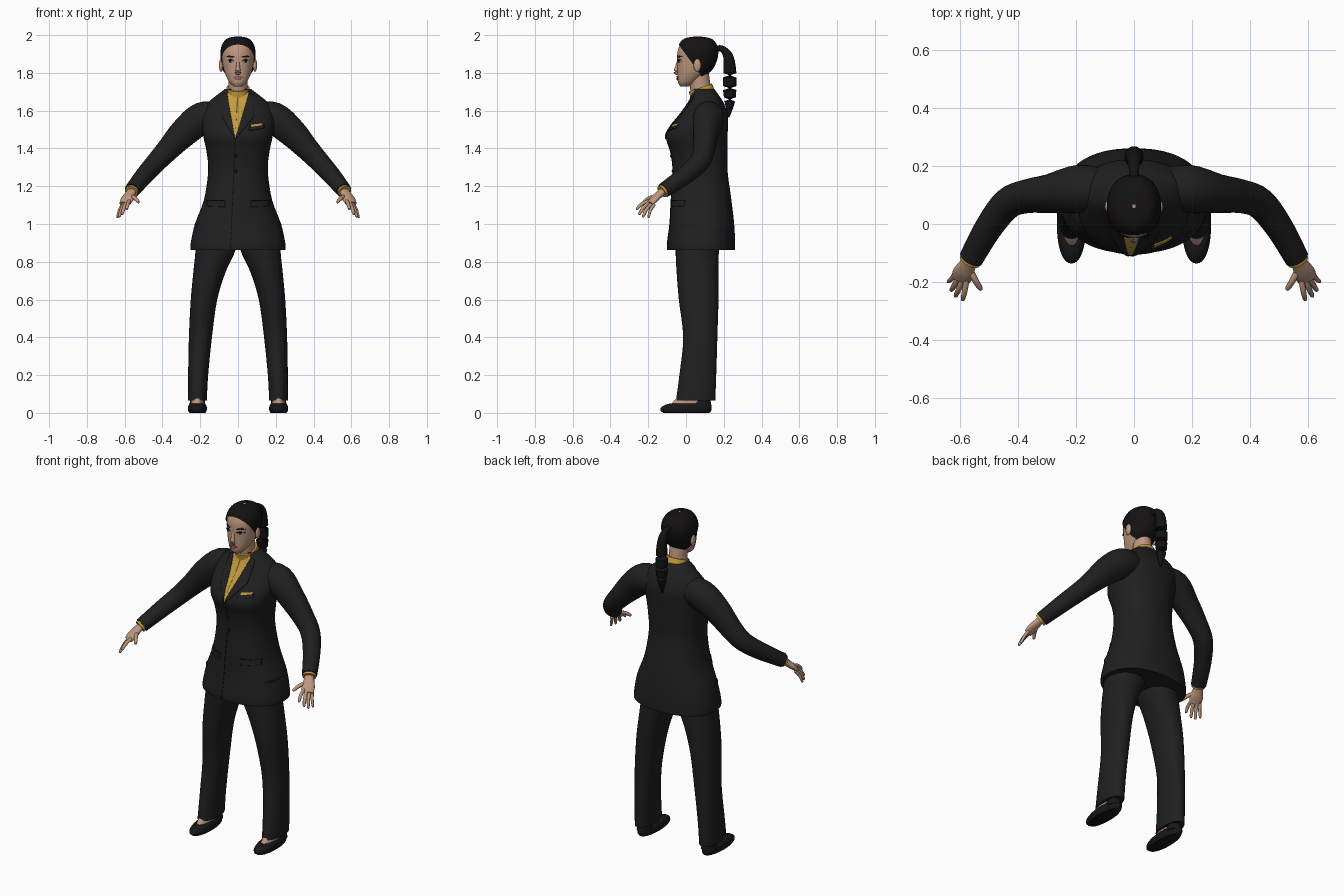
import bpy, bmesh, math
from mathutils import Vector
from mathutils.bvhtree import BVHTree

cube = bpy.data.objects.get("Cube")
if cube:
    bpy.data.objects.remove(cube, do_unlink=True)


def material(name, *rgb):
    m = bpy.data.materials.new(name)
    m.use_nodes = True
    m.diffuse_color = (*rgb, 1)
    bsdf = m.node_tree.nodes["Principled BSDF"]
    bsdf.inputs["Base Color"].default_value = (*rgb, 1)
    bsdf.inputs["Roughness"].default_value = 0.8
    return m


SUIT = material("suit black", .014, .014, .014)
SEAM = material("seam black", .006, .006, .006)
HAIR = material("hair black", .007, .006, .006)
SHOE = material("shoe black", .009, .008, .008)
GOLD = material("shirt gold", .55, .33, .045)
SKIN = material("skin", .52, .31, .21)
LIPS = material("lips", .33, .13, .1)
WHITE = material("eye white", .6, .57, .53)


def finish(name, bm, mat, angle=50):
    me = bpy.data.meshes.new(name)
    bm.to_mesh(me)
    bm.free()
    me.materials.append(mat)
    ob = bpy.data.objects.new(name, me)
    bpy.context.collection.objects.link(ob)
    bpy.ops.object.select_all(action='DESELECT')
    ob.select_set(True)
    bpy.context.view_layer.objects.active = ob
    bpy.ops.object.shade_smooth_by_angle(angle=math.radians(angle))
    return ob


def smooth_path(pts, steps):
    """Catmull-Rom through tuples of any length."""
    p = [Vector(q) for q in pts]
    p = [p[0]] + p + [p[-1]]
    out = []
    for a, b, c, d in zip(p, p[1:], p[2:], p[3:]):
        for i in range(steps):
            t = i / steps
            out.append(.5 * (2 * b + (c - a) * t + (2 * a - 5 * b + 4 * c - d) * t * t
                             + (3 * b - a - 3 * c + d) * t ** 3))
    return out + [p[-1]]


def loft(name, pts, mat, side=1, seg=32, steps=4, power=2, level=False, cut=None):
    """Skin oval rings along points (x, y, z, radius across, radius along)."""
    rows = smooth_path(pts, steps)
    bm = bmesh.new()
    rings = []
    for i, r in enumerate(rows):
        u, v = Vector((1, 0, 0)), Vector((0, 1, 0))
        if not level:
            t = (rows[min(i + 1, len(rows) - 1)] - rows[max(i - 1, 0)])
            t = Vector(t[:3]).normalized()
            u = t.cross(Vector((0, 0, 1))).normalized()
            v = u.cross(t)
        ring = []
        for k in range(seg):
            a = math.tau * k / seg
            c, s = math.cos(a), math.sin(a)
            c = math.copysign(abs(c) ** (2 / power), c)
            s = math.copysign(abs(s) ** (2 / power), s)
            q = Vector(r[:3]) + u * c * max(r[3], .001) + v * s * max(r[4], .001)
            ring.append(bm.verts.new((q.x * side, q.y, q.z)))
        rings.append(ring)
    for a, b in zip(rings, rings[1:]):
        for k in range(seg):
            n = (k + 1) % seg
            bm.faces.new((a[k], a[n], b[n], b[k]))
    bm.faces.new(rings[0])
    bm.faces.new(rings[-1])
    bmesh.ops.recalc_face_normals(bm, faces=bm.faces)
    if cut:
        bmesh.ops.bisect_plane(bm, geom=bm.verts[:] + bm.edges[:] + bm.faces[:],
                               plane_co=cut[0], plane_no=cut[1], clear_inner=True)
    return finish(name, bm, mat)


def body(rows, grow=0):
    """Turn (z, half width, front y, back y, centre x) into level loft points."""
    return [(r[4] if len(r) > 4 else 0, (r[2] + r[3]) / 2, r[0],
             r[1] + grow, (r[3] - r[2]) / 2 + grow) for r in rows]


def tree(ob):
    bm = bmesh.new()
    bm.from_mesh(ob.data)
    t = BVHTree.FromBMesh(bm)
    bm.free()
    return t


def panel(name, corners, mat, target, side=1, lift=.004, n=10):
    """Thin plate with four (x, z) corners, laid on the front of a surface."""
    a, b, c, d = [Vector((x * side, z)) for x, z in corners]
    bm = bmesh.new()
    grid = []
    for i in range(n + 1):
        row = []
        for j in range(n + 1):
            q = a.lerp(b, i / n).lerp(d.lerp(c, i / n), j / n)
            hit = target.ray_cast(Vector((q.x, -1, q.y)), Vector((0, 1, 0)))[0]
            if hit is None:
                hit = target.find_nearest(Vector((q.x, 0, q.y)))[0]
            row.append(bm.verts.new((q.x, hit.y - lift, q.y)))
        grid.append(row)
    for i in range(n):
        for j in range(n):
            bm.faces.new((grid[i][j], grid[i + 1][j], grid[i + 1][j + 1], grid[i][j + 1]))
    bm.normal_update()
    if sum(f.normal.y for f in bm.faces) > 0:
        bmesh.ops.reverse_faces(bm, faces=bm.faces[:])
    ob = finish(name, bm, mat)
    mod = ob.modifiers.new("thickness", 'SOLIDIFY')
    mod.thickness, mod.offset = .007, -1
    return ob


def ball(name, at, size, mat):
    bm = bmesh.new()
    bmesh.ops.create_uvsphere(bm, u_segments=16, v_segments=10, radius=1)
    for v in bm.verts:
        v.co = Vector(at) + v.co * Vector(size)
    return finish(name, bm, mat)


# Jacket body
jacket = loft("jacket", body([
    (.862, .252, -.10, .26), (.9, .25, -.1, .26), (1, .228, -.087, .255),
    (1.13, .18, -.08, .24), (1.28, .158, -.07, .22), (1.38, .166, -.082, .22),
    (1.46, .183, -.105, .22), (1.52, .193, -.078, .222), (1.58, .19, -.03, .22),
    (1.64, .16, .012, .2), (1.68, .115, .03, .175), (1.715, .068, .035, .15)]),
    SUIT, seg=64, steps=5, power=2.3, level=True)
front = tree(jacket)

# Shirt front, lapels, closure and back vent
for s, label in ((1, "left"), (-1, "right")):
    panel(label + "_shirt_front", [(0, 1.7), (.062, 1.695), (-.015 * s, 1.45), (-.015 * s, 1.46)],
          GOLD, front, s, n=16)
    panel(label + "_lapel", [(.058, 1.695), (.085, 1.68), (.085, 1.57), (-.015 * s, 1.45)],
          SUIT, front, s, .007, 14)
    panel(label + "_pocket_flap", [(.07, 1.125), (.165, 1.125), (.168, 1.095), (.07, 1.09)],
          SUIT, front, s, .005)
    panel(label + "_pocket_seam", [(.07, 1.127), (.165, 1.127), (.165, 1.123), (.07, 1.123)],
          SEAM, front, s, .006)
panel("front_closure", [(-.017, 1.45), (-.013, 1.45), (-.038, .87), (-.042, .87)],
      SEAM, front, lift=.002, n=30)
panel("chest_pocket", [(.06, 1.512), (.14, 1.525), (.14, 1.508), (.06, 1.495)], SUIT, front, lift=.006)
panel("pocket_square", [(.07, 1.526), (.13, 1.534), (.13, 1.522), (.07, 1.512)], GOLD, front, lift=.005)
for z in (1.28, 1.36):
    ball("jacket_button", (-.012, front.ray_cast(Vector((-.012, -1, z)), Vector((0, 1, 0)))[0].y, z),
         (.009, .006, .009), SEAM)

# Neck and shirt collar
loft("neck", [(0, .095, 1.62, .056, .058), (0, .08, 1.7, .05, .055), (0, .065, 1.8, .05, .055)], SKIN)
loft("shirt_collar", [(0, .098, 1.65, .078, .076), (0, .087, 1.69, .068, .068),
                      (0, .076, 1.722, .06, .064)], GOLD, power=2.2)

# Head with hair cap
skull = [(1.728, .022, -.03, .015), (1.748, .044, -.042, .05), (1.78, .062, -.045, .09),
         (1.82, .076, -.046, .135), (1.87, .084, -.047, .158), (1.915, .086, -.044, .164),
         (1.955, .074, -.028, .153), (1.982, .05, 0, .125), (1.993, .006, .055, .068)]
head = loft("head", body(skull), SKIN, seg=40, level=True, power=2.15)
loft("hair_cap", body(skull, .007), HAIR, seg=48, steps=6, level=True, power=2.15,
     cut=((0, -.03, 1.938), (0, .81, .585)))
face = tree(head)
loft("nose", [(0, -.038, 1.868, .008, .008), (0, -.048, 1.83, .01, .01),
              (0, -.054, 1.805, .015, .011), (0, -.044, 1.793, .012, .006)], SKIN, seg=16)
panel("upper_lip", [(-.012, 1.784), (.012, 1.784), (.026, 1.775), (-.026, 1.775)], LIPS, face)
panel("lower_lip", [(-.026, 1.775), (.026, 1.775), (.011, 1.763), (-.011, 1.763)], LIPS, face, lift=.005)

# Hair tie and ponytail
loft("ponytail", [(0, .15, 1.925, .018, .018), (0, .19, 1.928, .018, .017), (0, .222, 1.89, .025, .026),
                  (0, .232, 1.82, .03, .033), (0, .231, 1.73, .033, .036),
                  (0, .232, 1.65, .027, .028), (0, .226, 1.565, .004, .004)], HAIR, seg=20)

for s, label in ((1, "left"), (-1, "right")):
    # Eyes, brows and ears
    panel(label + "_eye_white", [(.022, 1.861), (.038, 1.869), (.062, 1.863), (.04, 1.855)], WHITE, face, s, .002)
    panel(label + "_iris", [(.034, 1.868), (.049, 1.868), (.047, 1.855), (.036, 1.855)], HAIR, face, s, .003)
    panel(label + "_lashes", [(.02, 1.863), (.038, 1.873), (.066, 1.867), (.04, 1.867)], HAIR, face, s, .004)
    panel(label + "_brow", [(.02, 1.886), (.05, 1.893), (.066, 1.884), (.022, 1.881)], HAIR, face, s, .003)
    ball(label + "_ear", (.09 * s, .06, 1.84), (.011, .02, .034), SKIN)

    # Sleeve and shirt cuff
    loft(label + "_sleeve", [(.09, .12, 1.575, .07, .07), (.19, .12, 1.56, .083, .085),
                             (.285, .105, 1.485, .068, .077), (.37, .095, 1.395, .058, .062),
                             (.435, .07, 1.325, .054, .054), (.5, -.012, 1.252, .048, .048),
                             (.56, -.118, 1.178, .042, .04)], SUIT, s)
    loft(label + "_cuff", [(.55, -.1, 1.19, .036, .034), (.565, -.128, 1.171, .037, .034)], GOLD, s)

    # Hand: palm, four fingers and thumb
    loft(label + "_palm", [(.555, -.11, 1.185, .026, .02), (.572, -.14, 1.158, .029, .019),
                           (.586, -.168, 1.132, .037, .018), (.598, -.192, 1.108, .033, .012)], SKIN, s, 20)
    digits = {
        "index": ((.576, -.195, 1.122), (.59, -.264, 1.078), .0095),
        "middle": ((.59, -.19, 1.114), (.615, -.25, 1.05), .0098),
        "ring": ((.603, -.18, 1.108), (.63, -.23, 1.036), .0094),
        "little": ((.613, -.167, 1.104), (.64, -.2, 1.034), .0085),
        "thumb": ((.568, -.15, 1.148), (.525, -.228, 1.115), .011)}
    for key, (a, b, r) in digits.items():
        a, b = Vector(a), Vector(b)
        m = a.lerp(b, .5) + Vector((0, -.004, .006))
        e = a.lerp(b, .93)
        loft(f"{label}_{key}_finger", [(*a, r, r), (*m, r, r), (*e, r * .75, r * .75), (*b, .002, .002)],
             SKIN, s, 12, 3)

    # Trouser leg
    loft(label + "_trouser_leg", body([
        (1, .11, -.05, .19, .12), (.87, .107, -.055, .175, .118), (.75, .086, -.05, .172, .15),
        (.6, .07, -.038, .172, .18), (.4, .061, -.015, .166, .199),
        (.2, .053, -.035, .16, .211), (.065, .05, -.053, .155, .215)]), SUIT, s, power=2.2, level=True)

    # Ankle, foot and low shoe
    loft(label + "_foot", body([(.03, .036, -.085, .11, .215), (.056, .034, -.07, .11, .215),
                                (.12, .032, -.01, .1, .215)]), SKIN, s, level=True)
    loft(label + "_shoe", body([(0, .042, -.12, .125, .215), (.012, .049, -.135, .134, .215),
                                (.028, .05, -.133, .136, .215), (.042, .046, -.112, .135, .215),
                                (.05, .04, -.085, .128, .215)]), SHOE, s, steps=3, power=2.2, level=True)
    loft(label + "_shoe_heel", body([(.03, .044, .02, .136, .215), (.065, .039, .05, .13, .215)]),
         SHOE, s, level=True)
